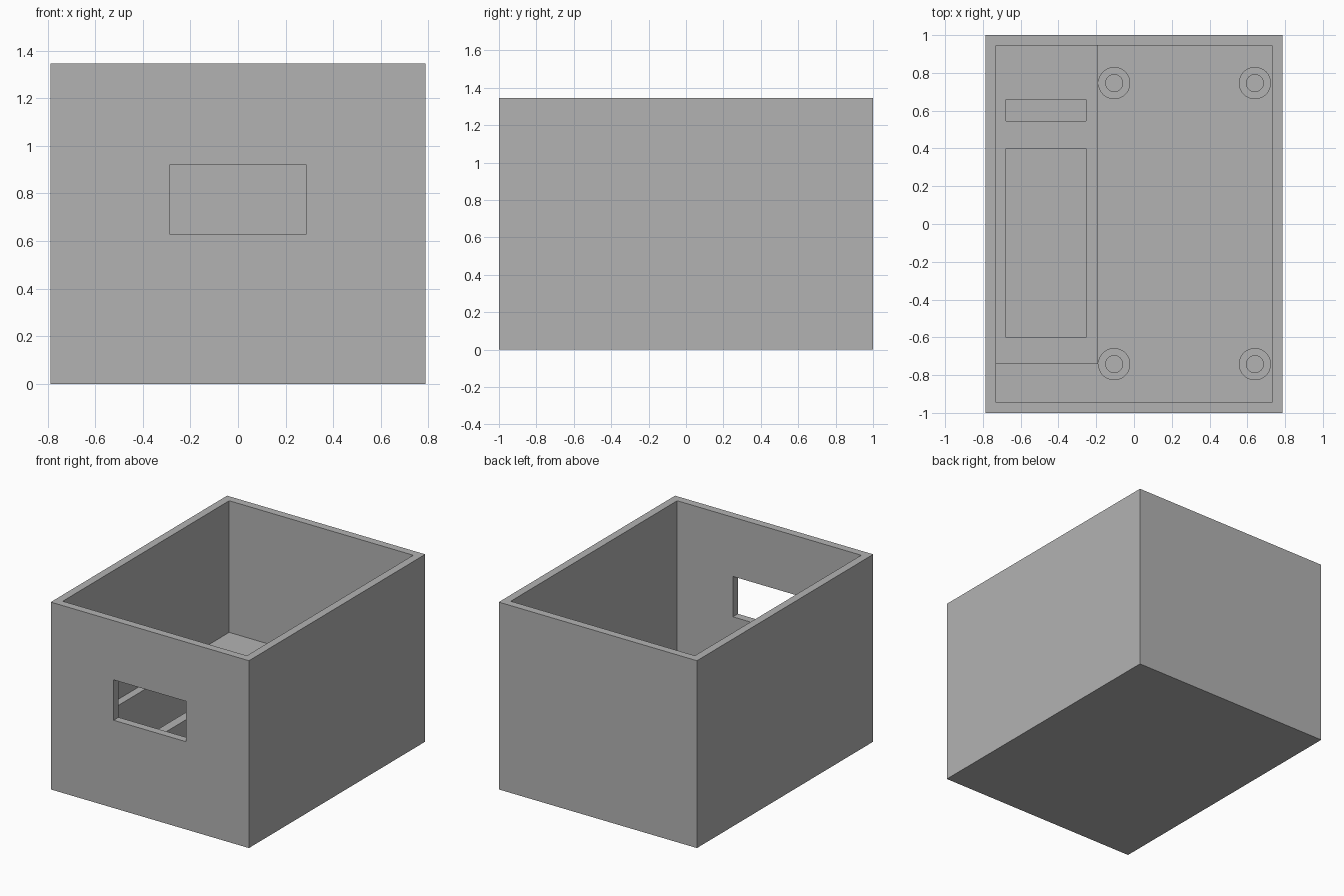
import bpy

cube = bpy.data.objects.get("Cube")
if cube:
    bpy.data.objects.remove(cube, do_unlink=True)

grey = bpy.data.materials.new("plain_grey")
grey.use_nodes = True
grey.diffuse_color = (0.45, 0.45, 0.45, 1)
grey.node_tree.nodes["Principled BSDF"].inputs["Base Color"].default_value = (0.45, 0.45, 0.45, 1)

HALF_X, HALF_Y, HEIGHT, WALL = 0.787, 1.0, 1.345, 0.056
IN_X, IN_Y = HALF_X - WALL, HALF_Y - WALL
OVER = 0.1  # extra length so cutters pass cleanly through


def box(name, xs, ys, zs):
    """Box spanning the given ranges."""
    spans = (xs, ys, zs)
    bpy.ops.mesh.primitive_cube_add(size=1, location=[sum(s) / 2 for s in spans])
    obj = bpy.context.object
    obj.name = name
    obj.scale = [s[1] - s[0] for s in spans]
    bpy.ops.object.transform_apply(location=False, rotation=False, scale=True)
    obj.data.materials.append(grey)
    return obj


def cylinder(name, x, y, radius, zs):
    bpy.ops.mesh.primitive_cylinder_add(
        vertices=48, radius=radius, depth=zs[1] - zs[0], location=(x, y, sum(zs) / 2))
    obj = bpy.context.object
    obj.name = name
    obj.data.materials.append(grey)
    return obj


def cut(target, cutter):
    """Subtract the cutter from the target and discard it."""
    cutter.hide_render = True
    mod = target.modifiers.new("cut", 'BOOLEAN')
    mod.operation = 'DIFFERENCE'
    mod.solver = 'EXACT'
    mod.object = cutter
    bpy.context.view_layer.objects.active = target
    bpy.ops.object.modifier_apply(modifier=mod.name)
    bpy.data.objects.remove(cutter, do_unlink=True)


# Open-topped case with a window in the front wall
case = box("case", (-HALF_X, HALF_X), (-HALF_Y, HALF_Y), (0, HEIGHT))
cut(case, box("cavity_cutter", (-IN_X, IN_X), (-IN_Y, IN_Y), (WALL, HEIGHT + OVER)))
cut(case, box("window_cutter", (-0.288, 0.288), (-HALF_Y - OVER, -IN_Y + OVER), (0.63, 0.92)))

# Raised compartment along one side, with a long pocket and a narrow slot
BLOCK_TOP = 0.4
block = box("compartment", (-IN_X, -0.19), (-0.74, IN_Y), (WALL, BLOCK_TOP))
for name, ys in (("pocket_cutter", (-0.6, 0.4)), ("slot_cutter", (0.545, 0.66))):
    cut(block, box(name, (-0.677, -0.255), ys, (WALL - OVER, BLOCK_TOP + OVER)))

# Four hollow mounting posts on the floor
POST_TOP = 0.22
for side, x in (("left", 0.64), ("right", -0.105)):
    for end, y in (("front", -0.742), ("back", 0.746)):
        post = cylinder(f"{end}_{side}_post", x, y, 0.085, (WALL, POST_TOP))
        cut(post, cylinder("hole_cutter", x, y, 0.045, (WALL - OVER, POST_TOP + OVER)))
        bpy.ops.object.select_all(action='DESELECT')
        post.select_set(True)
        bpy.context.view_layer.objects.active = post
        bpy.ops.object.shade_smooth_by_angle()
